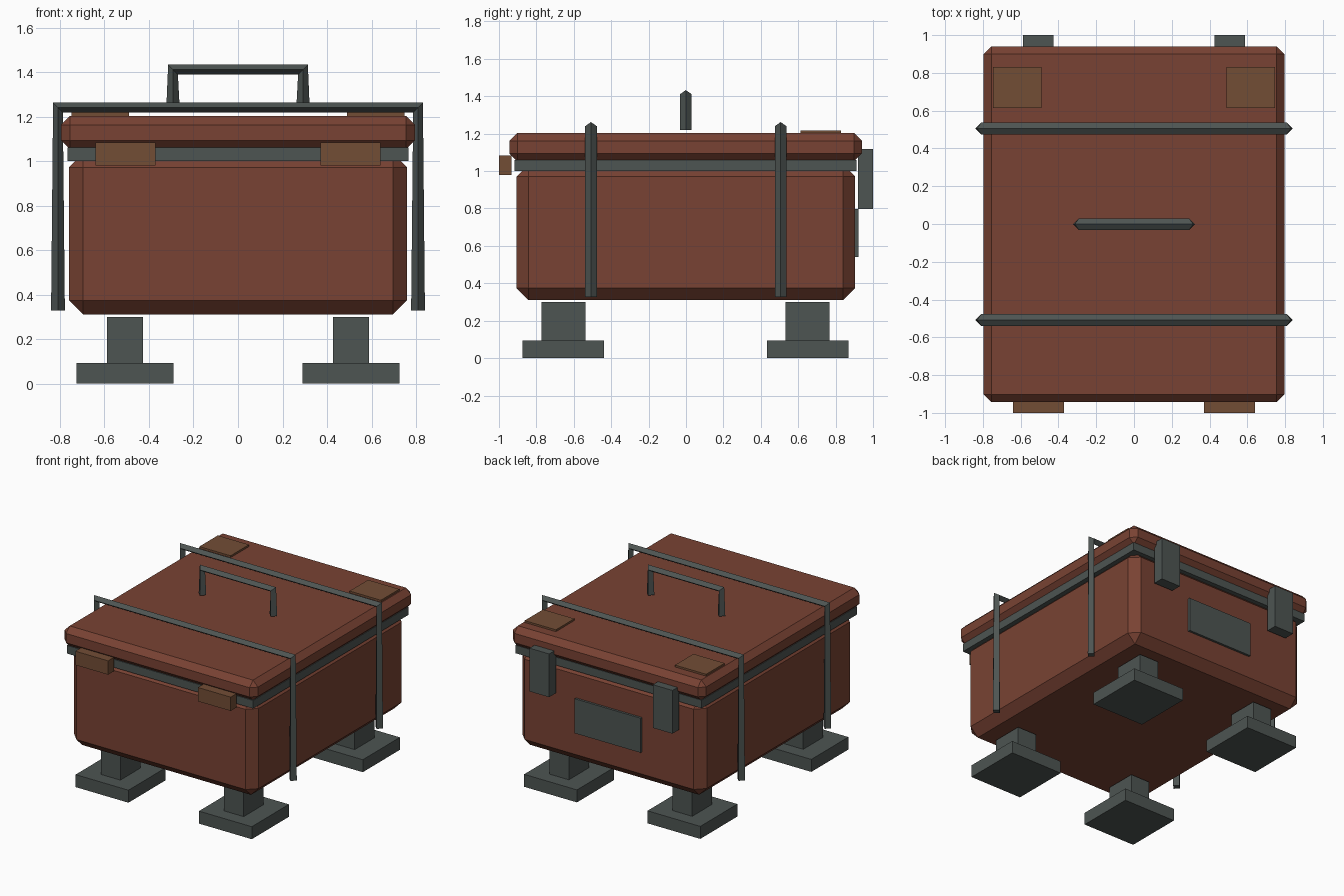
import bpy, bmesh
from mathutils import Vector

if "Cube" in bpy.data.objects:
    bpy.data.objects.remove(bpy.data.objects["Cube"])


def material(name, rgb):
    m = bpy.data.materials.new(name)
    m.diffuse_color = (*rgb, 1)
    m.use_nodes = True
    m.node_tree.nodes["Principled BSDF"].inputs["Base Color"].default_value = m.diffuse_color
    return m


RUST = material("rust_paint", (0.19, 0.055, 0.033))
METAL = material("dark_metal", (0.075, 0.09, 0.085))
BROWN = material("brown_metal", (0.17, 0.075, 0.036))


def add_object(name, bm, mat):
    bmesh.ops.recalc_face_normals(bm, faces=bm.faces)
    me = bpy.data.meshes.new(name)
    bm.to_mesh(me)
    bm.free()
    me.materials.append(mat)
    ob = bpy.data.objects.new(name, me)
    bpy.context.collection.objects.link(ob)
    return ob


def box(name, x, y, z, mat, bevel=0):
    """Box from (min, max) ranges, with an optional single-segment bevel."""
    bm = bmesh.new()
    bmesh.ops.create_cube(bm, size=1)
    for v in bm.verts:
        v.co = [r[0] + (c + 0.5) * (r[1] - r[0]) for c, r in zip(v.co, (x, y, z))]
    ob = add_object(name, bm, mat)
    if bevel:
        mod = ob.modifiers.new("chamfer", "BEVEL")
        mod.width, mod.segments, mod.limit_method = bevel, 1, "NONE"
    return ob


def hoop(name, half_width, z0, z1, y, r, mat):
    """Four-sided bar bent into an upside-down U in the xz plane."""
    path = [Vector((sx * half_width, y, z)) for sx, z in ((-1, z0), (-1, z1), (1, z1), (1, z0))]
    outward = [Vector(n).normalized() for n in ((-1, 0, 0), (-1, 0, 1), (1, 0, 1), (1, 0, 0))]
    side = Vector((0, 1, 0))
    bm = bmesh.new()
    rings = [[bm.verts.new(p + d * r) for d in (n, side, -n, -side)] for p, n in zip(path, outward)]
    for a, b in zip(rings, rings[1:]):
        for i in range(4):
            j = (i + 1) % 4
            bm.faces.new((a[i], a[j], b[j], b[i]))
    bm.faces.new(rings[0])
    bm.faces.new(rings[-1])
    return add_object(name, bm, mat)


def centred(c, size):
    return (c - size / 2, c + size / 2)


# Main case, seal and lid
box("case_body", (-0.76, 0.76), (-0.906, 0.904), (0.31, 1.035), RUST, 0.064)
box("seal", (-0.767, 0.767), (-0.917, 0.911), (1.0, 1.06), METAL)
box("lid", (-0.796, 0.796), (-0.943, 0.94), (1.052, 1.203), RUST, 0.041)

# Straps over the lid and carrying handle
for label, y in (("front", -0.508), ("back", 0.506)):
    hoop(label + "_strap", 0.809, 0.328, 1.24, y, 0.031, METAL)
hoop("carry_handle", 0.292, 1.22, 1.411, -0.001, 0.031, METAL)

for side, sx in (("left", -1), ("right", 1)):
    # Legs with square foot pads
    for end, y in (("front", -0.656), ("back", 0.65)):
        box(f"{end}_{side}_leg", centred(sx * 0.508, 0.161), centred(y, 0.235), (0.09, 0.299), METAL)
        box(f"{end}_{side}_foot_pad", centred(sx * 0.508, 0.435), centred(y, 0.436), (0, 0.093), METAL)
    # Front catches, lid patches and back hinges
    box(f"{side}_front_catch", centred(sx * 0.505, 0.27), (-1.0, -0.932), (0.98, 1.083), BROWN)
    box(f"{side}_lid_patch", centred(sx * 0.619, 0.257), (0.613, 0.83), (1.195, 1.217), BROWN)
    box(f"{side}_back_hinge", centred(sx * 0.508, 0.161), (0.92, 1.0), (0.797, 1.119), METAL)

# Blank plate on the back
box("back_plate", (-0.272, 0.272), (0.9, 0.921), (0.54, 0.797), METAL)
